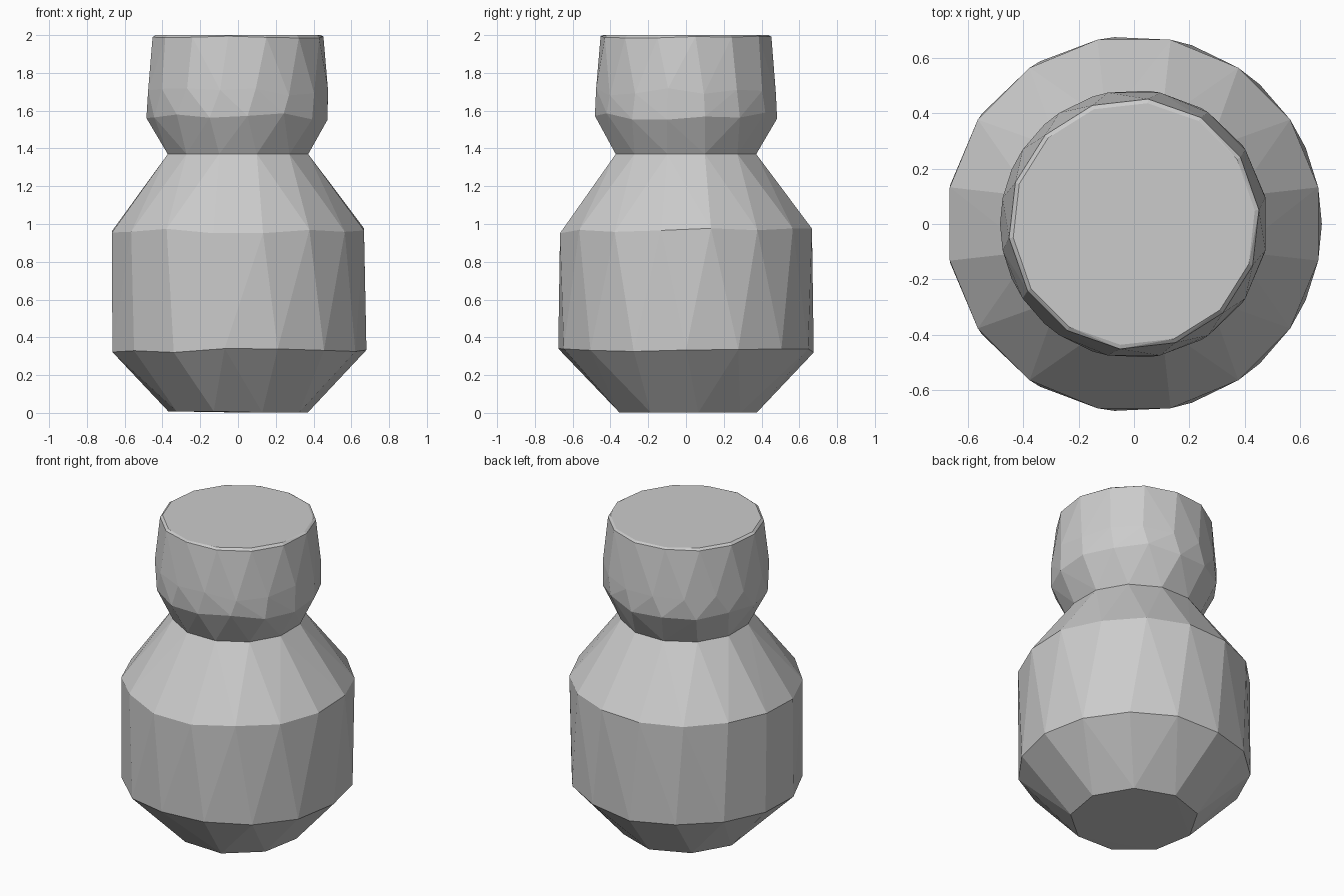
import bpy, bmesh, math, random

random.seed(4)
default = bpy.data.objects.get("Cube")
if default:
    bpy.data.objects.remove(default)

stone = bpy.data.materials.new("plain grey")
stone.use_nodes = True
GREY = (0.6, 0.6, 0.6, 1)
stone.diffuse_color = GREY
stone.node_tree.nodes["Principled BSDF"].inputs["Base Color"].default_value = GREY

NECK_Z = 1.37


def ring(radius, z, sides, turn=0.0, wobble=0.0):
    """Points of a slightly uneven polygon; turn is in fractions of a side."""
    points = []
    for i in range(sides):
        a = math.tau * (i + turn) / sides
        points.append((radius * math.cos(a), radius * math.sin(a),
                       z + random.uniform(-wobble, wobble)))
    return points


def faceted_hull(name, rings):
    """Stretch a convex skin over the rings, left open at the neck."""
    bm = bmesh.new()
    for points in rings:
        for p in points:
            bm.verts.new(p)
    bmesh.ops.convex_hull(bm, input=bm.verts)
    loose = [v for v in bm.verts if not v.link_faces]
    bmesh.ops.delete(bm, geom=loose, context='VERTS')
    hidden = [f for f in bm.faces if all(abs(v.co.z - NECK_Z) < 0.001 for v in f.verts)]
    bmesh.ops.delete(bm, geom=hidden, context='FACES')
    bmesh.ops.recalc_face_normals(bm, faces=bm.faces)
    mesh = bpy.data.meshes.new(name)
    bm.to_mesh(mesh)
    bm.free()
    mesh.materials.append(stone)
    obj = bpy.data.objects.new(name, mesh)
    bpy.context.collection.objects.link(obj)
    return obj


neck = ring(0.385, NECK_Z, 12, 0.5)

# Rounded barrel body with chamfered base and sloping shoulders
faceted_hull("body", [
    ring(0.375, 0.005, 9, 0.25, 0.005),
    ring(0.68, 0.33, 15, 0.0, 0.012),
    ring(0.68, 0.965, 16, 0.5, 0.015),
    neck,
])

# Head flaring out from the neck, tapering to a flat top
faceted_hull("head", [
    neck,
    ring(0.485, 1.57, 15, 0.5, 0.02),
    ring(0.485, 1.70, 16, 0.5, 0.02),
    ring(0.455, 1.99, 14, 0.25, 0.005),
    ring(0.44, 2.0, 14, 0.25),
])
